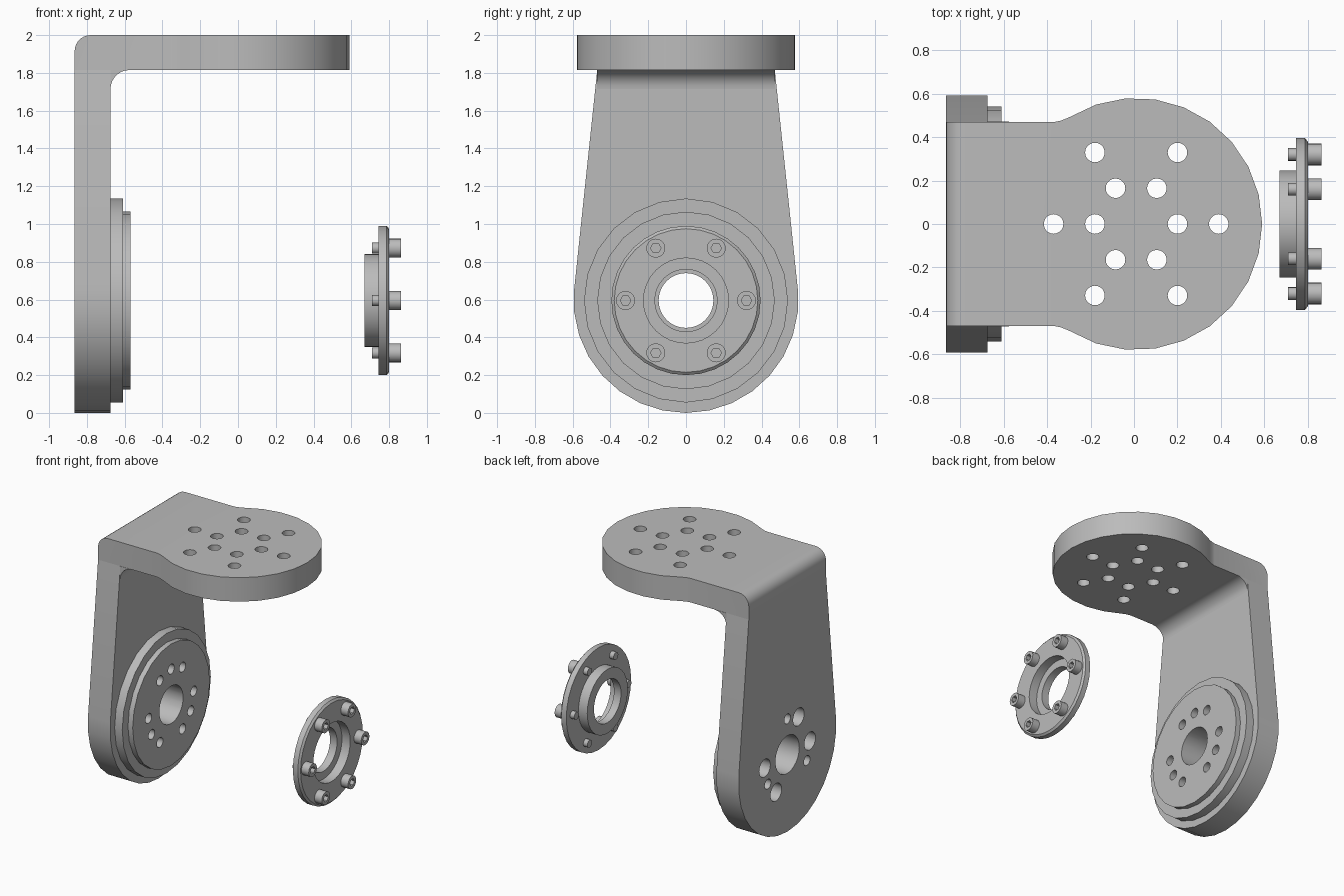
import bpy, bmesh, math
from math import sin, cos, pi, radians
from mathutils import Matrix, Vector

if "Cube" in bpy.data.objects:
    bpy.data.objects.remove(bpy.data.objects["Cube"])

GREY = (0.5, 0.5, 0.5, 1)
metal = bpy.data.materials.new("plain grey metal")
metal.use_nodes = True
metal.diffuse_color = GREY
metal.node_tree.nodes["Principled BSDF"].inputs["Base Color"].default_value = GREY

AXIS_Z = 0.595      # height of the pivot axis
BACK, INNER, UNDER, TOP = -0.865, -0.675, 1.815, 2.0


def finish(name, bm):
    bmesh.ops.recalc_face_normals(bm, faces=bm.faces)
    mesh = bpy.data.meshes.new(name)
    bm.to_mesh(mesh)
    bm.free()
    mesh.materials.append(metal)
    ob = bpy.data.objects.new(name, mesh)
    bpy.context.collection.objects.link(ob)
    return ob


def prism(points, offset):
    """Extrude a closed outline of 3D points along an offset."""
    bm = bmesh.new()
    face = bm.faces.new([bm.verts.new(p) for p in points])
    out = bmesh.ops.extrude_face_region(bm, geom=[face], use_keep_orig=True)
    moved = [g for g in out["geom"] if isinstance(g, bmesh.types.BMVert)]
    bmesh.ops.translate(bm, verts=moved, vec=offset)
    return bm


def lathe(name, profile, n):
    """Revolve a closed (x, radius) profile about the pivot axis."""
    bm = bmesh.new()
    rings = [[bm.verts.new((x, r * sin(2 * pi * i / n), AXIS_Z - r * cos(2 * pi * i / n)))
              for x, r in profile] for i in range(n)]
    for i in range(n):
        a, b = rings[i], rings[(i + 1) % n]
        for j in range(len(profile)):
            k = (j + 1) % len(profile)
            bm.faces.new((a[j], a[k], b[k], b[j]))
    return finish(name, bm)


def rods(name, spots, low, high, r, n=16, axis="X"):
    """Matching cylinders; spots are 2D positions across the axis."""
    bm = bmesh.new()
    for u, v in spots:
        mid = (low + high) / 2
        if axis == "X":
            m = Matrix.Translation((mid, u, v)) @ Matrix.Rotation(pi / 2, 4, "Y")
        else:
            m = Matrix.Translation((u, v, mid))
        bmesh.ops.create_cone(bm, cap_ends=True, segments=n, radius1=r, radius2=r,
                              depth=high - low, matrix=m)
    return finish(name, bm)


def ring(r, angles, u=0.0, v=AXIS_Z):
    return [(u + r * cos(radians(a)), v + r * sin(radians(a))) for a in angles]


def cut(ob, *cutters):
    bpy.context.view_layer.objects.active = ob
    for c in cutters:
        c.hide_render = True
        mod = ob.modifiers.new("cut", "BOOLEAN")
        mod.operation, mod.solver, mod.object = "DIFFERENCE", "EXACT", c
        bpy.ops.object.modifier_apply(modifier=mod.name)


SIXTHS = range(0, 360, 60)

# Tapered upright with a rounded lower end
outline = [(BACK, y, z) for y, z in ring(0.595, range(-186, 7, 12))]
outline += [(BACK, 0.47, UNDER), (BACK, -0.47, UNDER)]
upright = finish("upright", prism(outline, Vector((INNER - BACK, 0, 0))))

# Inside corner fillet
R = 0.1
corner = [(INNER, -0.472, UNDER)]
corner += [(INNER + R - R * cos(t), -0.472, UNDER - R + R * sin(t))
           for t in [i * pi / 16 for i in range(9)]]
inside_fillet = finish("inside_fillet", prism(corner, Vector((0, 0.944, 0))))

# Round top plate with its neck, outer corner rounded
neck = [(BACK, 0.47), (-0.365, 0.47), (-0.335, 0.476)]
flat = [(x, -y) for x, y in neck]
flat += ring(0.58, [-122 + 244 * i / 18 for i in range(19)], 0.01, 0)
flat += neck[::-1]
bm = prism([(x, y, UNDER) for x, y in flat], Vector((0, 0, TOP - UNDER)))
edge = [e for e in bm.edges
        if all(v.co.x < BACK + 0.01 and v.co.z > TOP - 0.01 for v in e.verts)]
bmesh.ops.bevel(bm, geom=edge, offset=0.085, segments=7, profile=0.5, affect="EDGES")
top_plate = finish("top_plate", bm)

# Stepped boss on the inner face of the upright
boss = lathe("boss", [(INNER, 0.05), (INNER, 0.54), (-0.61, 0.54), (-0.61, 0.47),
                      (-0.57, 0.47), (-0.57, 0.05)], 24)

# Holes through the top plate
plate_holes = rods("plate_holes", ring(0.38, SIXTHS, 0.01, 0) + ring(0.19, SIXTHS, 0.01, 0),
                   UNDER - 0.1, TOP + 0.1, 0.045, 20, "Z")
cut(top_plate, plate_holes)

# Holes at the pivot: bore, bolt circle, pins and counterbores
bore = rods("bore", [(0, AXIS_Z)], -1, -0.4, 0.145, 32)
through = rods("through_holes", ring(0.275, [0, 120, 180, 300, 90, 210, 330]), -1, -0.4, 0.038)
blind = rods("blind_holes", ring(0.275, [60, 240]), -0.76, -0.4, 0.038)
counterbores = rods("counterbores", ring(0.275, [0, 120, 180, 300]), -1, -0.74, 0.068, 20)
cut(upright, bore, through, blind, counterbores)
cut(boss, bore, through, blind)

# Separate flange with a hub and a recessed face
flange = lathe("flange", [(0.67, 0.165), (0.67, 0.247), (0.745, 0.247), (0.745, 0.395),
                          (0.787, 0.395), (0.80, 0.38), (0.80, 0.225), (0.73, 0.225),
                          (0.73, 0.165)], 32)

# Flange screws with hexagonal sockets
spots = ring(0.32, SIXTHS)
screw_heads = rods("screw_heads", spots, 0.797, 0.862, 0.05, 20)
screw_shanks = rods("screw_shanks", spots, 0.71, 0.79, 0.029)
sockets = rods("sockets", spots, 0.83, 0.9, 0.028, 6)
cut(screw_heads, sockets)

for helper in (plate_holes, bore, through, blind, counterbores, sockets):
    bpy.data.objects.remove(helper)

# Smooth the round walls, keep the machined edges sharp
for ob in (upright, inside_fillet, top_plate, boss, flange, screw_heads, screw_shanks):
    bpy.ops.object.select_all(action="DESELECT")
    ob.select_set(True)
    bpy.context.view_layer.objects.active = ob
    bpy.ops.object.shade_smooth_by_angle(angle=radians(28))
